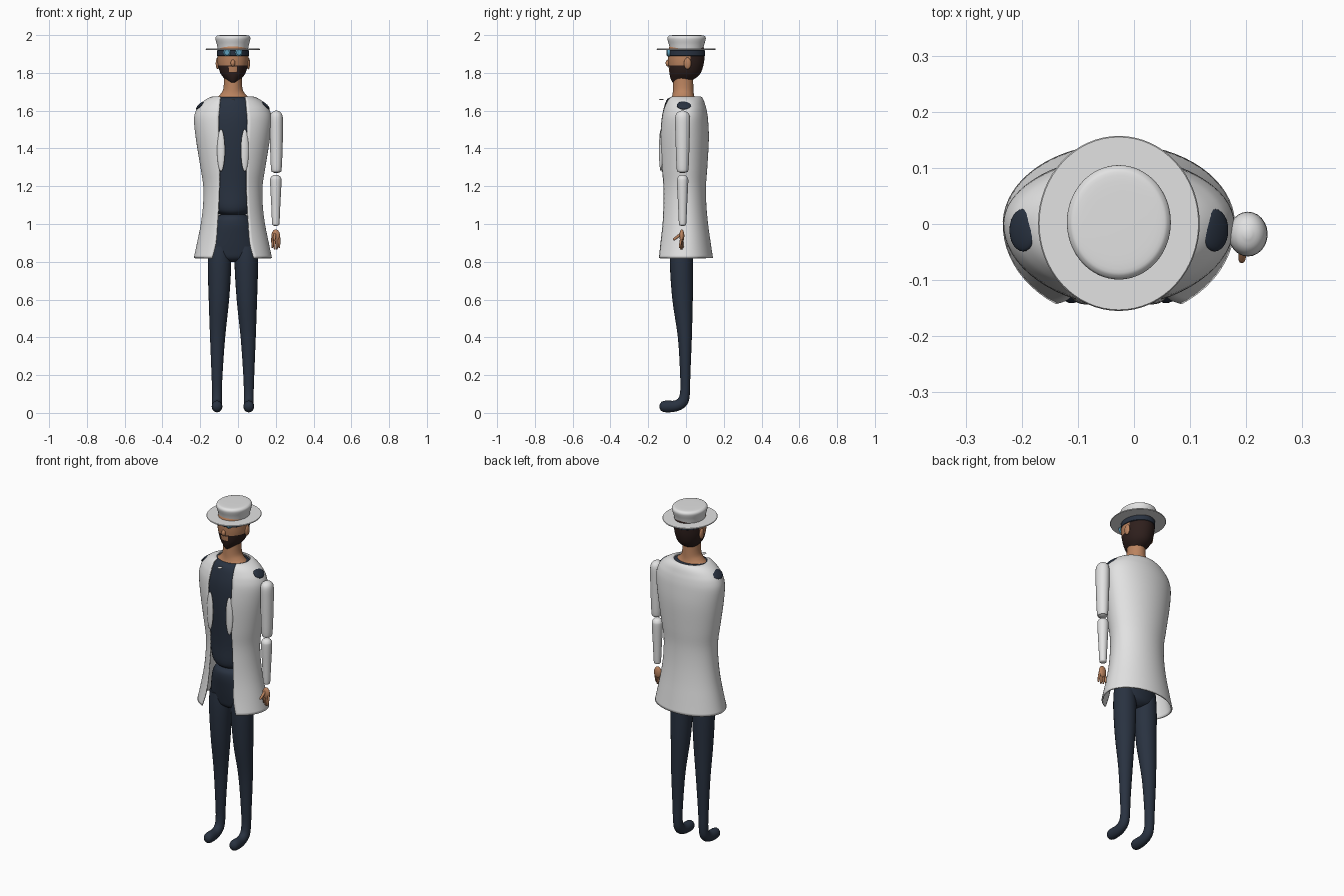
import bpy, bmesh, math
from mathutils import Vector, Matrix

if "Cube" in bpy.data.objects:
    bpy.data.objects.remove(bpy.data.objects["Cube"])

C = -0.027  # body centre line in x


def material(name, rgb):
    m = bpy.data.materials.new(name)
    m.diffuse_color = (*rgb, 1)
    m.use_nodes = True
    m.node_tree.nodes["Principled BSDF"].inputs["Base Color"].default_value = m.diffuse_color
    return m


WHITE = material("off_white", (0.76, 0.76, 0.76))
NAVY = material("dark_navy", (0.022, 0.032, 0.052))
SKIN = material("tan_skin", (0.50, 0.23, 0.115))
HAIR = material("dark_brown", (0.028, 0.014, 0.012))
BLUE = material("lens_blue", (0.12, 0.36, 0.52))


def finish(name, bm, mats, angle=40):
    bmesh.ops.recalc_face_normals(bm, faces=bm.faces[:])
    me = bpy.data.meshes.new(name)
    bm.to_mesh(me)
    bm.free()
    for m in mats:
        me.materials.append(m)
    me.polygons.foreach_set("use_smooth", [True] * len(me.polygons))
    me.set_sharp_from_angle(angle=math.radians(angle))
    ob = bpy.data.objects.new(name, me)
    bpy.context.collection.objects.link(ob)
    return ob


def smooth_rings(keys, sub):
    """Catmull-Rom interpolation of ring tuples."""
    out = []
    for i in range(len(keys) - 1):
        p0, p1 = keys[max(i - 1, 0)], keys[i]
        p2, p3 = keys[i + 1], keys[min(i + 2, len(keys) - 1)]
        for s in range(sub):
            t = s / sub
            out.append([0.5 * (2 * b + (c - a) * t + (2 * a - 5 * b + 4 * c - d) * t * t
                               + (3 * b - a - 3 * c + d) * t ** 3)
                        for a, b, c, d in zip(p0, p1, p2, p3)])
    return out + [list(keys[-1])]


def loft(name, keys, mats, n=32, sub=4, tilt=False, opening=False, angle=40, rule=None):
    """Rings are (x, y, z, rx, ry_front, ry_back[, half opening])."""
    rings = smooth_rings(keys, sub)
    bm = bmesh.new()
    rows = []
    for i, r in enumerate(rings):
        v = Vector((0, 1, 0))
        if tilt:
            t = Vector(rings[min(i + 1, len(rings) - 1)][:3]) - Vector(rings[max(i - 1, 0)][:3])
            v = Vector((1, 0, 0)).cross(t).normalized() * -1
        a = math.asin(min(r[6] / r[3], 0.95)) if opening else 0
        row = []
        for k in range(n):
            t = a + (2 * math.pi - 2 * a) * k / (n - 1 if opening else n)
            ry = r[4] if math.cos(t) > 0 else r[5]
            p = Vector(r[:3]) + Vector((r[3] * math.sin(t), 0, 0)) - v * ry * math.cos(t)
            row.append(bm.verts.new(p))
        rows.append(row)
    for a, b in zip(rows, rows[1:]):
        for k in range(n - 1 if opening else n):
            j = (k + 1) % n
            bm.faces.new((a[k], a[j], b[j], b[k]))
    if not opening:
        bm.faces.new(rows[0])
        bm.faces.new(rows[-1])
    if rule:
        for f in bm.faces:
            f.material_index = rule(f.calc_center_median())
    return finish(name, bm, mats, angle)


def ellipsoid(name, loc, size, mat, rot=None):
    bm = bmesh.new()
    bmesh.ops.create_uvsphere(bm, u_segments=24, v_segments=14, radius=1)
    m = Matrix.Translation(loc) @ (rot or Matrix()) @ Matrix.Diagonal((*size, 1))
    bmesh.ops.transform(bm, matrix=m, verts=bm.verts[:])
    return finish(name, bm, [mat])


# Legs with curved feet, and pelvis
LEG = [(.071, -.024, .88, .058, .058), (.071, -.024, .78, .062, .061), (.074, -.018, .6, .054, .054),
       (.081, -.006, .4, .040, .037), (.084, -.004, .2, .029, .027), (.084, -.005, .11, .026, .026),
       (.084, -.018, .06, .026, .029), (.084, -.055, .037, .027, .029), (.084, -.105, .034, .028, .031),
       (.084, -.130, .036, .022, .024), (.084, -.140, .037, .006, .007)]
for side, s in (("left", 1), ("right", -1)):
    loft(side + "_leg", [(C + s * x, y, z, a, b, b) for x, y, z, a, b in LEG], [NAVY], 24, tilt=True)
loft("pelvis", [(C, -.02, z, a, b, b) for z, a, b in
     [(.80, .03, .03), (.82, .10, .055), (.86, .128, .066), (.93, .122, .08), (1.0, .108, .09),
      (1.04, .085, .08), (1.06, .03, .03)]], [NAVY])

# Jacket torso under the coat
loft("jacket", [(C, -.008, z, a, b, b - .012) for z, a, b in
     [(1.045, .04, .05), (1.055, .08, .085), (1.09, .115, .103), (1.2, .132, .105), (1.4, .155, .121),
      (1.54, .165, .122), (1.62, .14, .108), (1.66, .105, .092), (1.672, .08, .07)]], [NAVY])

# Open long coat: z, half width, front depth, back depth, half opening
COAT = [(.82, .207, .170, .143, .112), (.9, .190, .154, .131, .091), (1.0, .170, .142, .117, .083),
        (1.1, .158, .137, .108, .077), (1.2, .157, .135, .106, .073), (1.3, .172, .141, .113, .073),
        (1.45, .196, .146, .121, .075), (1.55, .206, .140, .117, .077), (1.6, .196, .130, .110, .073),
        (1.63, .177, .120, .102, .071), (1.655, .150, .110, .094, .069), (1.672, .118, .098, .083, .066),
        (1.676, .095, .085, .070, .062)]
coat = loft("coat", [(C, 0, *r) for r in COAT], [WHITE], 56, opening=True, angle=60)
thick = coat.modifiers.new("cloth", "SOLIDIFY")
thick.thickness = .008
thick.offset = -1

# Lapels, shoulder patches and a small collar pin
for side, s in (("left", 1), ("right", -1)):
    ellipsoid(side + "_lapel", (C + s * .063, -.132, 1.39), (.021, .011, .112), WHITE,
              Matrix.Rotation(s * .15, 4, "Z"))
    ellipsoid(side + "_shoulder_patch", (C + s * .171, -.011, 1.628), (.031, .038, .010), NAVY,
              Matrix.Rotation(s * math.radians(42), 4, "Y"))
ellipsoid("collar_pin", (C, -.13, 1.66), (.012, .014, .003), WHITE)

# Single arm in two segments
ARM_X, ARM_Y = .203, -.018
loft("upper_arm", [(ARM_X, ARM_Y, z, a, b, b) for z, a, b in
     [(1.27, .006, .007), (1.275, .020, .022), (1.29, .028, .031), (1.4, .033, .036), (1.5, .035, .039),
      (1.565, .034, .039), (1.59, .024, .028), (1.6, .006, .007)]], [WHITE], 24)
loft("forearm", [(ARM_X - .003, ARM_Y, z, a, a, a) for z, a in
     [(.99, .005), (.994, .016), (1.01, .020), (1.1, .024), (1.22, .030), (1.245, .027), (1.257, .016),
      (1.26, .005)]], [WHITE], 24)

# Hand
ellipsoid("palm", (.2, -.022, .937), (.023, .013, .034), SKIN)


def finger(name, a, b, r):
    keys = [(*(Vector(a).lerp(Vector(b), t)), r * k, r * k, r * k)
            for t, k in ((0, .8), (.1, 1), (.85, .85), (1, .3))]
    loft(name, keys, [SKIN], 10, 2, tilt=True)


for i in range(4):
    x = .182 + .012 * i
    finger("finger", (x, -.024, .93), (x, -.016 - .006 * i, .872 - .008 * (i in (1, 2))), .0065)
finger("thumb", (.195, -.025, .948), (.192, -.068, .915), .008)

# Neck
loft("neck", [(C, -.015, z, a, b, b) for z, a, b in
     [(1.65, .112, .075), (1.67, .085, .062), (1.69, .064, .056), (1.72, .050, .054), (1.8, .046, .052)]], [SKIN])


# Head with hair and beard
def head_colour(p):
    if p.y > .022 and p.z > 1.765:
        return 1
    mouth = abs(p.x - C) < .022 and 1.803 < p.z < 1.833
    return 1 if p.z < 1.84 and not mouth else 0


HEAD = [(1.745, .012, .060, -.01), (1.752, .030, .073, .015), (1.775, .050, .083, .055),
        (1.80, .067, .088, .078), (1.84, .079, .093, .092), (1.88, .082, .096, .098), (1.92, .080, .094, .098),
        (1.95, .070, .084, .088)]
loft("head", [(C, -.005, z, a, f - .005, max(b + .005, .008)) for z, a, f, b in HEAD], [SKIN, HAIR], 64, 6,
     rule=head_colour)
ellipsoid("nose", (C, -.095, 1.852), (.012, .013, .018), SKIN)
for side, s in (("left", 1), ("right", -1)):
    ellipsoid(side + "_ear", (C + s * .081, .008, 1.85), (.010, .019, .031), SKIN)
    # Goggle lenses
    loft(side + "_lens", [(C + s * .032, -.084, 1.908, .020, .020, .020),
                          (C + s * .032, -.098, 1.908, .020, .020, .020),
                          (C + s * .032, -.104, 1.908, .013, .013, .013)], [BLUE], 20, 1, tilt=True)
loft("goggle_strap", [(C, 0, z, a, a + .013, a + .016) for z, a in
     [(1.888, .080), (1.891, .085), (1.918, .085), (1.921, .080)]], [NAVY], 48, 1)

# Hat
loft("hat_brim", [(C, .001, z, a, a + .012, a + .012) for z, a in
     [(1.922, .06), (1.922, .142), (1.925, .144), (1.928, .142), (1.928, .06)]], [WHITE], 64, 1)
loft("hat_crown", [(C, .003, z, a, a * 1.1, a * 1.1) for z, a in
     [(1.925, .080), (1.95, .085), (1.972, .091), (1.985, .0925), (1.994, .088), (1.999, .076), (2.0, .03)]],
     [WHITE], 64, 4)
